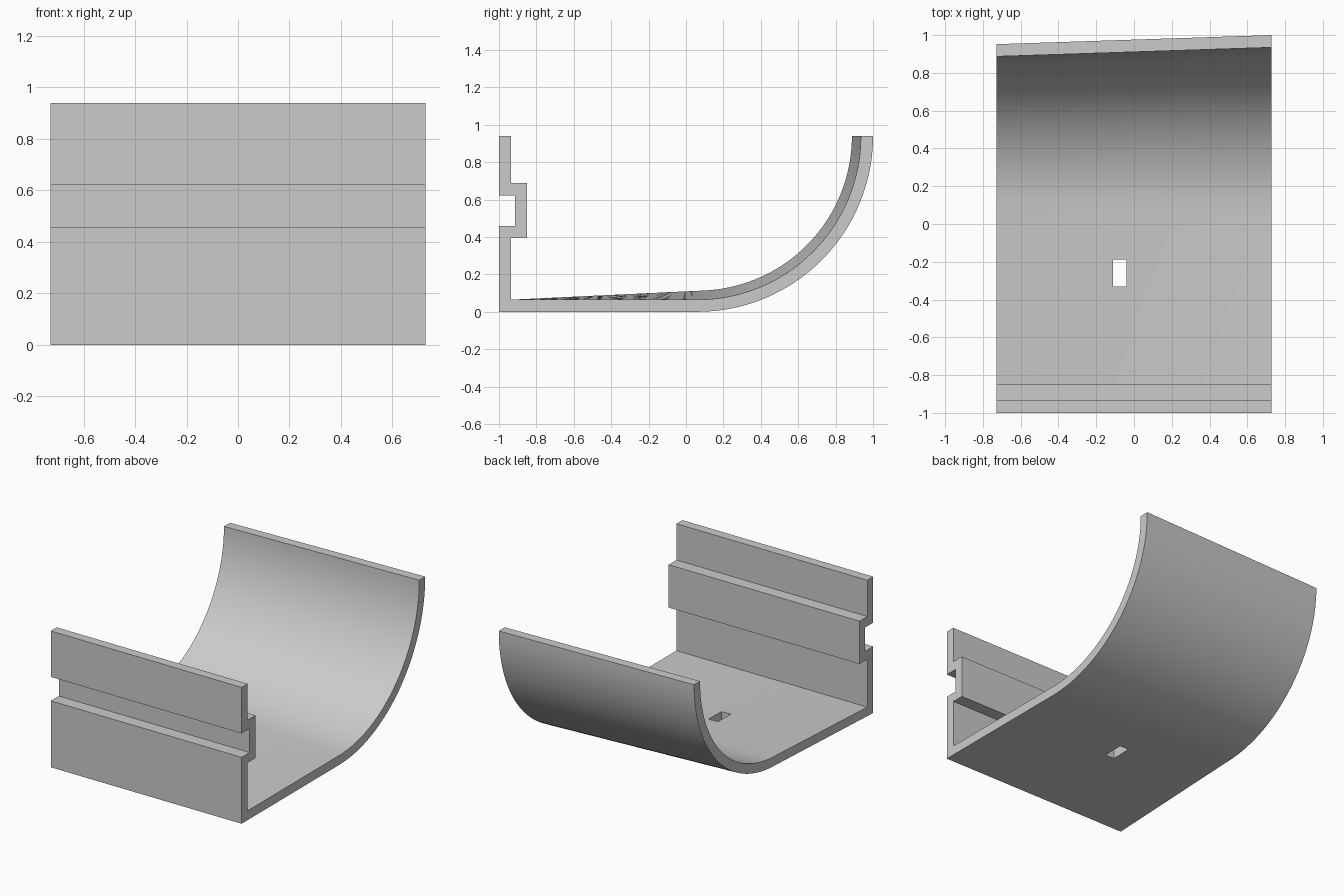
import bpy
import bmesh
from math import acos, atan2, hypot, pi, sin, cos

if "Cube" in bpy.data.objects:
    bpy.data.objects.remove(bpy.data.objects["Cube"], do_unlink=True)

HALF_WIDTH = 0.728
HEIGHT = 0.94
WALL = 0.065
CENTRE_Y = 0.06
ARC_STEPS = 32
FLOOR_STEPS = 8
STATIONS = 8


def lower_path(y, z, radius):
    """Straight floor from (y, z), tangent to the quarter-round back lip."""
    a, b = HEIGHT - z, CENTRE_Y - y
    tilt = acos(min(1, radius / hypot(a, b))) - atan2(b, a)
    arc = []
    for i in range(ARC_STEPS + 1):
        angle = (tilt - pi / 2) * (1 - i / ARC_STEPS)
        arc.append((CENTRE_Y + radius * cos(angle), HEIGHT + radius * sin(angle)))
    ty, tz = arc[0]
    floor = [(y + (ty - y) * i / FLOOR_STEPS, z + (tz - z) * i / FLOOR_STEPS)
             for i in range(FLOOR_STEPS)]
    return floor + arc


def section(radius):
    outer = lower_path(-1, 0, radius)
    inner = lower_path(-1 + WALL, WALL, radius - WALL)
    # Front wall with its stepped channel, inside going up then outside going down
    wall = [(-0.935, 0.395), (-0.85, 0.395), (-0.85, 0.69), (-0.935, 0.69),
            (-0.935, HEIGHT), (-1, HEIGHT), (-1, 0.623), (-0.913, 0.623),
            (-0.913, 0.458), (-1, 0.458)]
    return outer + inner[::-1] + wall


# Bracket body, lofted across the width with a tapering lip radius
bm = bmesh.new()
rings = []
for i in range(STATIONS + 1):
    t = i / STATIONS
    x = HALF_WIDTH * (2 * t - 1)
    rings.append([bm.verts.new((x, y, z)) for y, z in section(0.892 + 0.048 * t)])
for r0, r1 in zip(rings, rings[1:]):
    for j in range(len(r0)):
        k = (j + 1) % len(r0)
        bm.faces.new((r0[j], r0[k], r1[k], r1[j]))
bm.faces.new(rings[0])
bm.faces.new(rings[-1][::-1])
bmesh.ops.recalc_face_normals(bm, faces=bm.faces)
mesh = bpy.data.meshes.new("bracket_body")
bm.to_mesh(mesh)
bm.free()
body = bpy.data.objects.new("bracket_body", mesh)
bpy.context.collection.objects.link(body)

# Plain grey material
grey = bpy.data.materials.new("plain grey")
grey.use_nodes = True
colour = (0.6, 0.6, 0.6, 1)
grey.diffuse_color = colour
grey.node_tree.nodes["Principled BSDF"].inputs["Base Color"].default_value = colour
mesh.materials.append(grey)

# Small rectangular slot through the floor
bpy.ops.mesh.primitive_cube_add(size=1, location=(-0.075, -0.26, 0.05))
cutter = bpy.context.object
cutter.name = "slot_cutter"
cutter.scale = (0.072, 0.143, 0.4)
cutter.data.materials.append(grey)
cutter.hide_render = True
cutter.hide_set(True)
cut = body.modifiers.new("slot", 'BOOLEAN')
cut.operation = 'DIFFERENCE'
cut.solver = 'EXACT'
cut.object = cutter

# Apply the slot, then smooth the curve while keeping edges crisp
bpy.ops.object.select_all(action='DESELECT')
body.select_set(True)
bpy.context.view_layer.objects.active = body
bpy.ops.object.modifier_apply(modifier="slot")
bpy.data.objects.remove(cutter, do_unlink=True)
bpy.ops.object.shade_smooth_by_angle(angle=pi / 6)
